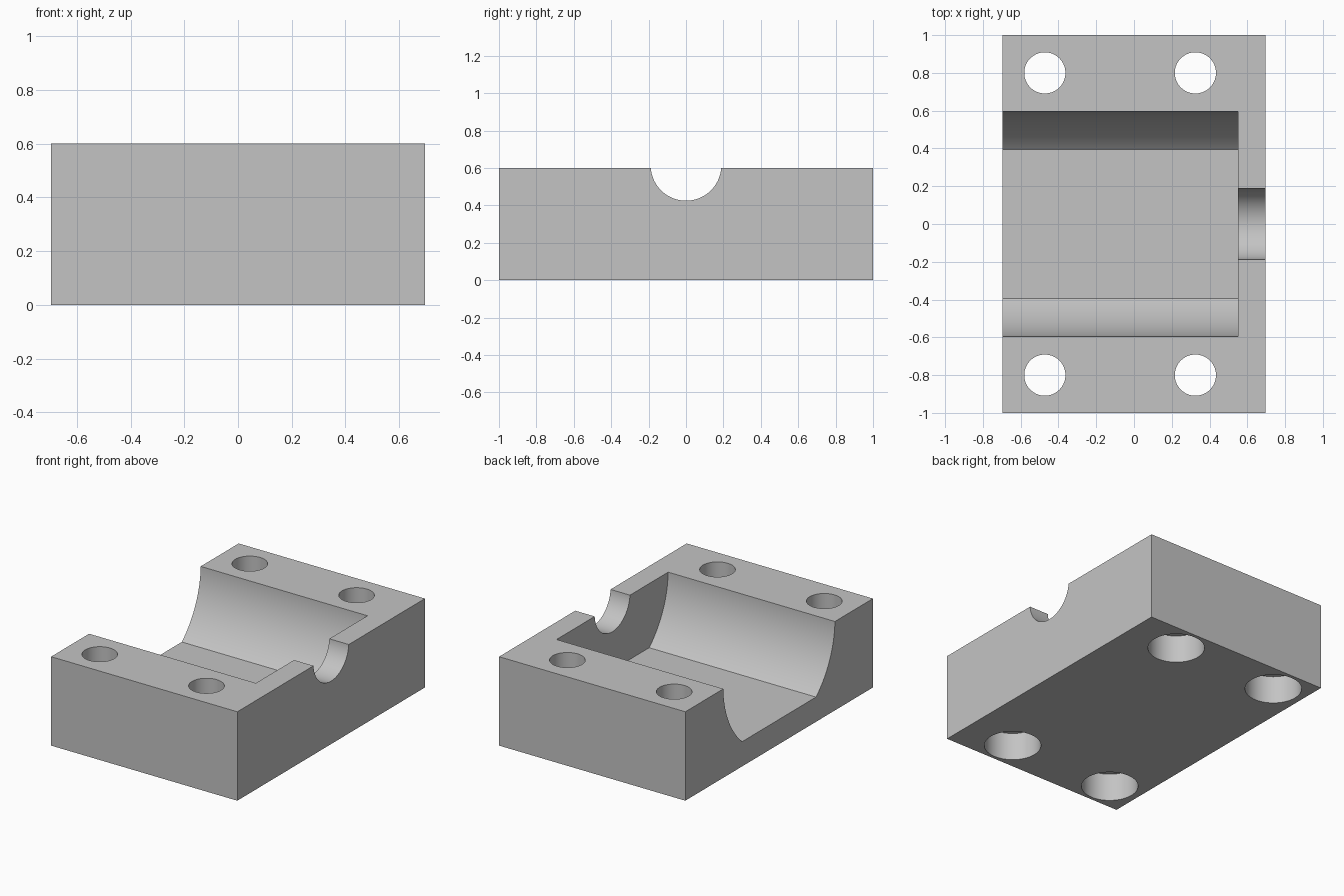
import bpy, bmesh, math
from mathutils import Vector

if "Cube" in bpy.data.objects:
    bpy.data.objects.remove(bpy.data.objects["Cube"], do_unlink=True)

HALF_X, HALF_Y, HEIGHT = 0.695, 1.0, 0.6
AXIS_Z = 0.6135            # centre line shared by the pocket and the shaft notch
FLOOR_Z, WALL_X = 0.167, 0.55

grey = bpy.data.materials.new("plain grey")
grey.use_nodes = True
colour = (0.55, 0.55, 0.55, 1)
grey.diffuse_color = colour
grey.node_tree.nodes["Principled BSDF"].inputs["Base Color"].default_value = colour


def prism(name, points, offset):
    """Extrude a closed planar outline along the offset vector."""
    bm = bmesh.new()
    face = bm.faces.new([bm.verts.new(p) for p in points])
    moved = bmesh.ops.extrude_face_region(bm, geom=[face])["geom"]
    verts = [g for g in moved if isinstance(g, bmesh.types.BMVert)]
    bmesh.ops.translate(bm, verts=verts, vec=Vector(offset))
    bmesh.ops.recalc_face_normals(bm, faces=bm.faces)
    mesh = bpy.data.meshes.new(name)
    bm.to_mesh(mesh)
    bm.free()
    mesh.materials.append(grey)
    obj = bpy.data.objects.new(name, mesh)
    bpy.context.collection.objects.link(obj)
    return obj


def trough(name, radius, floor, x0, x1, steps=48):
    """Round-sided channel along x, open at the top, with a flat floor if given."""
    end = math.asin(min(1, (AXIS_Z - floor) / radius))
    right = [(radius * math.cos(end * i / steps),
              AXIS_Z - radius * math.sin(end * i / steps)) for i in range(steps + 1)]
    left = [(-y, z) for y, z in reversed(right) if y > 1e-5]
    outline = [(radius, 0.8)] + right + left + [(-radius, 0.8)]
    return prism(name, [(x0, y, z) for y, z in outline], (x1 - x0, 0, 0))


def cylinder(name, x, y, radius, z0, z1, sides=64):
    ring = [(x + radius * math.cos(math.tau * i / sides),
             y + radius * math.sin(math.tau * i / sides), z0) for i in range(sides)]
    return prism(name, ring, (0, 0, z1 - z0))


# Main block
block = prism("bearing_block", [(-HALF_X, -HALF_Y, 0), (HALF_X, -HALF_Y, 0),
                                (HALF_X, HALF_Y, 0), (-HALF_X, HALF_Y, 0)], (0, 0, HEIGHT))

# Pocket open at one end, and the shaft notch through the end wall
cutters = [trough("pocket_cutter", 0.595, FLOOR_Z, -0.9, WALL_X),
           trough("notch_cutter", 0.1885, 0.425, 0.4, 0.9)]

# Four bolt holes, counterbored from underneath
for x in (-0.472, 0.325):
    for y in (-0.8, 0.8):
        cutters.append(cylinder("bolt_hole_cutter", x, y, 0.109, -0.1, 0.8))
        cutters.append(cylinder("counterbore_cutter", x, y, 0.178, -0.1, 0.19))

# Cut everything and discard the cutters
bpy.ops.object.select_all(action='DESELECT')
bpy.context.view_layer.objects.active = block
block.select_set(True)
for cutter in cutters:
    cutter.hide_render = True
    mod = block.modifiers.new("cut", 'BOOLEAN')
    mod.operation, mod.solver, mod.object = 'DIFFERENCE', 'EXACT', cutter
    bpy.ops.object.modifier_apply(modifier=mod.name)
    bpy.data.objects.remove(cutter, do_unlink=True)

bpy.ops.object.shade_smooth_by_angle(angle=math.radians(25))
